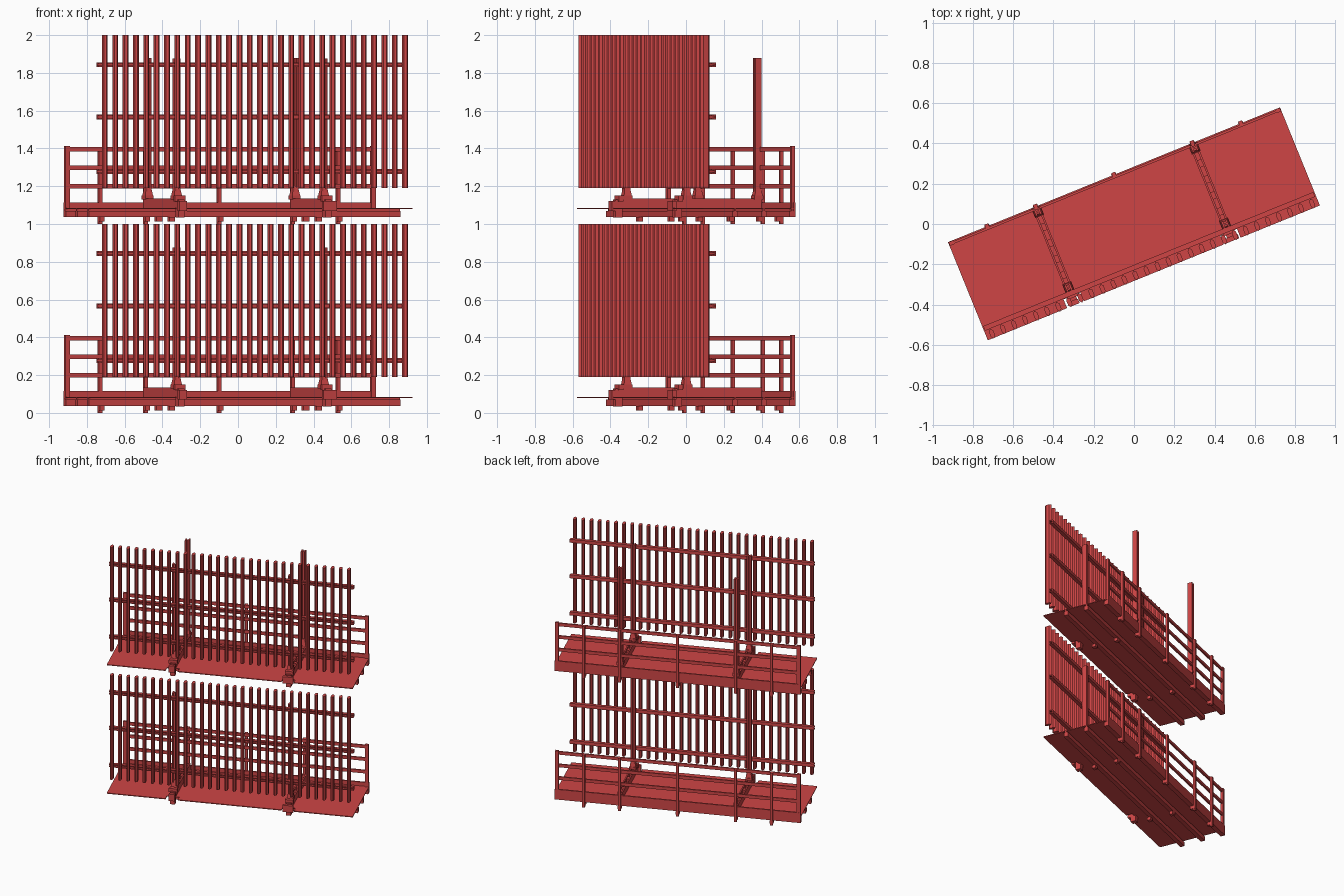
import bpy, bmesh, math
from mathutils import Matrix

if "Cube" in bpy.data.objects:
    bpy.data.objects.remove(bpy.data.objects["Cube"])

ANGLE = math.atan2(0.67, 1.65)      # whole platform is turned in plan
TURN = Matrix.Rotation(ANGLE, 4, 'Z')

red = bpy.data.materials.new("red_paint")
red.diffuse_color = (0.62, 0.06, 0.06, 1)
red.use_nodes = True
red.node_tree.nodes["Principled BSDF"].inputs["Base Color"].default_value = red.diffuse_color


def box(bm, u0, u1, v0, v1, z0, z1):
    prism(bm, [(u0, v0), (u1, v0), (u1, v1), (u0, v1)], z0, z1)


def prism(bm, pts, z0, z1, top=1.0):
    """Extrude a plan outline from z0 to z1; top scales the upper end."""
    cu = sum(p[0] for p in pts) / len(pts)
    cv = sum(p[1] for p in pts) / len(pts)
    lo = [bm.verts.new((u, v, z0)) for u, v in pts]
    hi = [bm.verts.new((cu + (u - cu) * top, cv + (v - cv) * top, z1)) for u, v in pts]
    n = len(pts)
    bm.faces.new(lo[::-1])
    bm.faces.new(hi)
    for i in range(n):
        j = (i + 1) % n
        bm.faces.new((lo[i], lo[j], hi[j], hi[i]))


def finish(name, bm, level):
    bmesh.ops.recalc_face_normals(bm, faces=bm.faces)
    me = bpy.data.meshes.new(name)
    bm.to_mesh(me)
    bm.free()
    me.materials.append(red)
    ob = bpy.data.objects.new(name, me)
    ob.matrix_world = Matrix.Translation((0, 0, level)) @ TURN
    bpy.context.collection.objects.link(ob)


def h_post(bm, u, v, z0, z1, w=0.032, d=0.036):
    """Upright made of two flanges and a web."""
    t = 0.01
    box(bm, u - w / 2, u - w / 2 + t, v - d / 2, v + d / 2, z0, z1)
    box(bm, u + w / 2 - t, u + w / 2, v - d / 2, v + d / 2, z0, z1)
    box(bm, u - w / 2 + t, u + w / 2 - t, v - 0.004, v + 0.004, z0, z1)


def shoe(bm, u, v):
    """Swivel shoe under an upright."""
    box(bm, u - 0.024, u + 0.024, v - 0.026, v + 0.026, 0.13, 0.15)
    s = 0.022
    prism(bm, [(u - s, v - s), (u + s, v - s), (u + s, v + s), (u - s, v + s)], 0.15, 0.2, 0.6)


BAYS = (-0.42, 0.42)
POSTS = (-0.68, -0.42, 0, 0.42, 0.68)

for tag, level in (("lower", 0.0), ("upper", 1.0)):
    # deck sheet with two notches in its front edge
    bm = bmesh.new()
    outline = [(-0.89, -0.262)]
    for b in BAYS:
        outline += [(b - 0.045, -0.262), (b - 0.045, -0.215), (b + 0.045, -0.215), (b + 0.045, -0.262)]
    outline += [(0.89, -0.262), (0.89, 0.262), (-0.89, 0.262)]
    prism(bm, outline, 0.079, 0.085)
    finish(tag + "_deck", bm, level)

    # long joists under the deck
    bm = bmesh.new()
    for v in (-0.08, 0.085, 0.245):
        box(bm, -0.89, 0.89, v - 0.016, v + 0.016, 0.036, 0.07)
        box(bm, -0.89, 0.89, v - 0.005, v + 0.005, 0.07, 0.079)
    finish(tag + "_joists", bm, level)

    # clips below the joists
    bm = bmesh.new()
    for u in POSTS:
        box(bm, u - 0.012, u + 0.012, 0.235, 0.272, 0.012, 0.036)
    for u in BAYS:
        for v in (-0.095, 0.085):
            box(bm, u - 0.016, u + 0.016, v - 0.014, v + 0.014, 0.012, 0.036)
    finish(tag + "_joist_clips", bm, level)

    # cross beams on the deck: pairs of channels with spacers
    bm = bmesh.new()
    for u in BAYS:
        for s in (-1, 1):
            c = u + s * 0.014
            box(bm, c - 0.005, c + 0.005, -0.215, 0.255, 0.085, 0.135)
        for i in range(6):
            v = -0.2 + i * 0.086
            box(bm, u - 0.01, u + 0.01, v - 0.008, v + 0.03, 0.095, 0.125)
    finish(tag + "_cross_beams", bm, level)

    # wall brackets at the beam ends
    bm = bmesh.new()
    for u, w in ((-0.42, 0.022), (0.42, 0.038)):
        box(bm, u - w, u + w, -0.262, -0.24, 0.07, 0.122)
        box(bm, u - 0.018, u + 0.018, -0.24, -0.2, 0.035, 0.13)
        box(bm, u - 0.03, u + 0.03, -0.225, -0.2, 0.12, 0.15)
    finish(tag + "_wall_brackets", bm, level)

    # fence uprights, plus the rear uprights of the upper level
    bm = bmesh.new()
    for u in BAYS:
        shoe(bm, u, -0.17)
        h_post(bm, u, -0.17, 0.17, 0.875)
        if level:
            shoe(bm, u, 0.237)
            h_post(bm, u, 0.237, 0.15, 0.88)
    finish(tag + "_uprights", bm, level)

    # fence rails: thin channels
    bm = bmesh.new()
    for z in (0.277, 0.566, 0.843):
        box(bm, -0.885, 0.885, -0.213, -0.188, z + 0.005, z + 0.013)
        box(bm, -0.885, 0.885, -0.213, -0.188, z - 0.013, z - 0.005)
        box(bm, -0.885, 0.885, -0.195, -0.188, z - 0.005, z + 0.005)
    finish(tag + "_fence_rails", bm, level)

    # thirty pales with pointed sections
    bm = bmesh.new()
    for i in range(30):
        u, v = -0.858 + 1.716 * i / 29, -0.239
        a, b, c = 0.011, 0.014, 0.026
        prism(bm, [(u, v - c), (u + a, v - b), (u + a, v + b), (u, v + c), (u - a, v + b), (u - a, v - b)],
              0.19, 1.0)
    finish(tag + "_fence_pales", bm, level)

    # rear guard rail: end posts, horizontal boards, toe board
    bm = bmesh.new()
    for s in (-1, 1):
        box(bm, s * 0.875 - 0.013, s * 0.875 + 0.013, 0.243, 0.263, 0.085, 0.413)
    for z in (0.2, 0.298, 0.396):
        box(bm, -0.875, 0.875, 0.246, 0.258, z - 0.012, z + 0.012)
    finish(tag + "_guard_rails", bm, level)

    bm = bmesh.new()
    box(bm, -0.89, 0.89, 0.252, 0.264, 0.036, 0.115)
    finish(tag + "_toe_board", bm, level)

    # guard rail posts clamped to the deck edge
    bm = bmesh.new()
    for u in POSTS:
        box(bm, u - 0.01, u + 0.01, 0.258, 0.276, 0.0, 0.408)
    finish(tag + "_guard_posts", bm, level)
